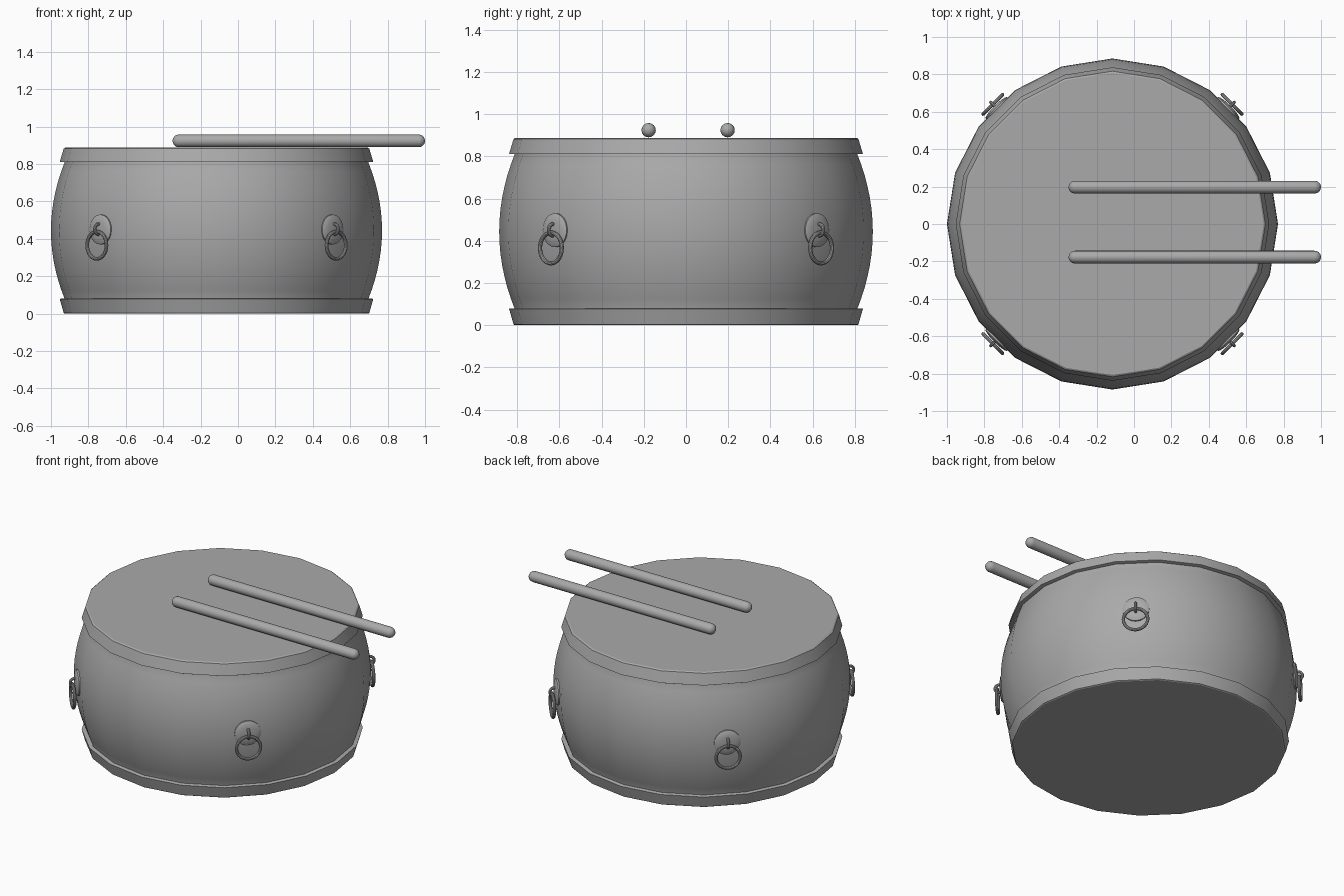
import bpy
import bmesh
from math import pi, sin, cos, radians
from mathutils import Matrix, Vector

cube = bpy.data.objects.get("Cube")
if cube:
    bpy.data.objects.remove(cube, do_unlink=True)

grey = bpy.data.materials.new("plain_grey")
grey.use_nodes = True
grey.diffuse_color = (0.4, 0.4, 0.4, 1)
grey.node_tree.nodes["Principled BSDF"].inputs["Base Color"].default_value = (0.4, 0.4, 0.4, 1)

CENTRE = Matrix.Translation((-0.115, 0, 0))
TURN_X = Matrix.Rotation(pi / 2, 4, "X")
TURN_Y = Matrix.Rotation(pi / 2, 4, "Y")


def finish(obj, name, matrix):
    obj.name = name
    obj.matrix_world = matrix
    obj.data.materials.append(grey)
    bpy.ops.object.select_all(action="DESELECT")
    obj.select_set(True)
    bpy.context.view_layer.objects.active = obj
    bpy.ops.object.shade_smooth_by_angle(angle=radians(30))


def lathe(name, profile, sides, matrix):
    """Turn (radius, height) points around z and cap both ends."""
    bm = bmesh.new()
    rings = []
    for r, z in profile:
        rings.append([bm.verts.new((r * cos(2 * pi * i / sides), r * sin(2 * pi * i / sides), z))
                      for i in range(sides)])
    for low, high in zip(rings, rings[1:]):
        for i in range(sides):
            j = (i + 1) % sides
            bm.faces.new((low[i], low[j], high[j], high[i]))
    bm.faces.new(rings[0][::-1])
    bm.faces.new(rings[-1])
    bmesh.ops.recalc_face_normals(bm, faces=bm.faces)
    mesh = bpy.data.meshes.new(name)
    bm.to_mesh(mesh)
    bm.free()
    obj = bpy.data.objects.new(name, mesh)
    bpy.context.collection.objects.link(obj)
    finish(obj, name, matrix)


def torus(name, major, minor, matrix):
    bpy.ops.mesh.primitive_torus_add(major_radius=major, minor_radius=minor,
                                     major_segments=28, minor_segments=10)
    finish(bpy.context.object, name, matrix)


# Bulging barrel, its ends tucked inside the hoops
steps = [i / 7 for i in range(-7, 8)]
barrel = [(0.81 + 0.075 * (1 - t * t), 0.444 + 0.37 * t) for t in steps]
lathe("barrel", [(0.808, 0.04)] + barrel + [(0.808, 0.85)], 20, CENTRE)

# Flared hoops; the top one carries the drum head
lathe("lower_hoop", [(0.81, 0), (0.817, 0.004), (0.838, 0.078), (0.834, 0.08)], 20, CENTRE)
lathe("upper_hoop_and_head", [(0.834, 0.81), (0.838, 0.812), (0.817, 0.882), (0.808, 0.888)], 20, CENTRE)

# Two sticks with rounded ends
R, START, END = 0.034, -0.35, 1.0
arc = [radians(a) for a in (8, 30, 50, 70, 90)]
stick = [(R * sin(a), START + R - R * cos(a)) for a in arc]
stick += [(R * sin(a), END - R + R * cos(a)) for a in reversed(arc)]
for name, y in (("left_stick", -0.177), ("right_stick", 0.197)):
    lathe(name, stick, 16, Matrix.Translation((0, y, 0.924)) @ TURN_Y)

# Four handles: domed plate, staple and hanging ring
plate = [(0.08, -0.02), (0.08, 0.004), (0.072, 0.009), (0.045, 0.014), (0.015, 0.016)]
for name, angle in (("back_left", 45), ("back_right", 135), ("front_right", 225), ("front_left", 315)):
    out = CENTRE @ Matrix.Rotation(radians(angle), 4, "Z")
    lathe(name + "_plate", plate, 24, out @ Matrix.Translation((0.876, 0, 0.45)) @ TURN_Y)
    torus(name + "_staple", 0.027, 0.009, out @ Matrix.Translation((0.893, 0, 0.452)) @ TURN_X)
    torus(name + "_ring", 0.073, 0.01, out @ Matrix.Translation((0.905, 0, 0.366)) @ TURN_Y)
